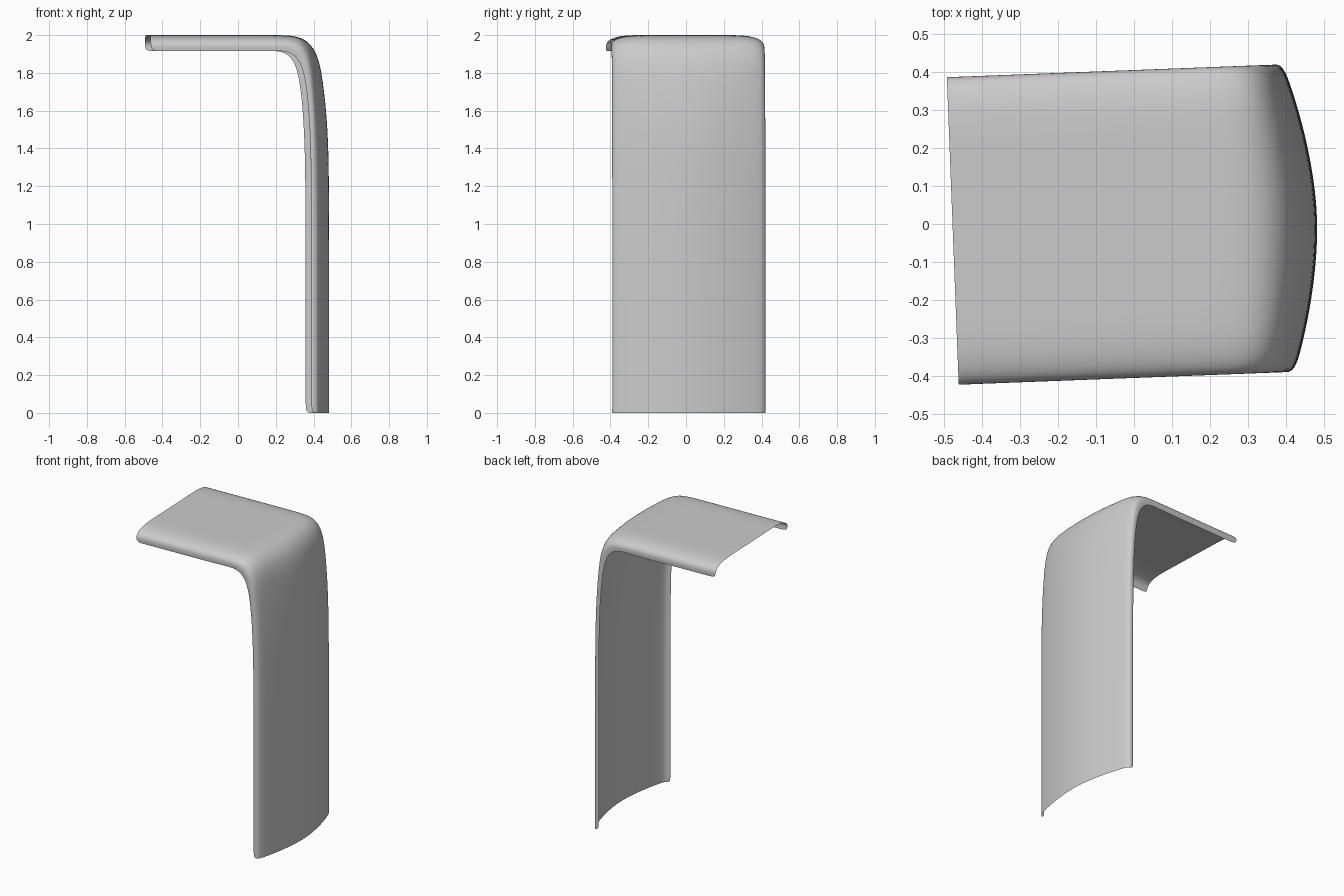
import bpy, math

if "Cube" in bpy.data.objects:
    bpy.data.objects.remove(bpy.data.objects["Cube"])

# Bent panel: control profiles (x, z) of the centre line and of the turned-in lip
centre = [(-.478, 2), (-.43, 2), (-.1, 2), (.2, 2), (.33, 2), (.42, 1.93),
          (.457, 1.77), (.485, 1.5), (.491, 1.2), (.491, .4), (.491, .06), (.491, 0)]
lip = [(-.478, 1.915), (-.43, 1.915), (-.1, 1.915), (.14, 1.915), (.25, 1.92), (.315, 1.87),
       (.348, 1.74), (.367, 1.5), (.374, 1.2), (.374, .4), (.374, .06), (.374, 0)]
# 0 = flat top section, 1 = bowed wall section
bow = [0, 0, 0, 0, .15, .6, .9, 1, 1, 1, 1, 1]

# Half cross-section: y, fraction toward the lip on the top, same on the wall
half = [(0, 0, 0), (.2, 0, .22), (.33, 0, .5), (.41, .35, .71), (.404, 1, 1)]
section = [(-y, a, b) for y, a, b in reversed(half[1:])] + half

verts = []
for (cx, cz), (lx, lz), w in zip(centre, lip, bow):
    for y, top, wall in section:
        f = top + (wall - top) * w
        verts.append((cx + (lx - cx) * f, y, cz + (lz - cz) * f))

n = len(section)
faces = [(r * n + c, (r + 1) * n + c, (r + 1) * n + c + 1, r * n + c + 1)
         for r in range(len(centre) - 1) for c in range(n - 1)]

mesh = bpy.data.meshes.new("bent_panel")
mesh.from_pydata(verts, [], faces)
panel = bpy.data.objects.new("bent_panel", mesh)
bpy.context.collection.objects.link(panel)
mesh.polygons.foreach_set("use_smooth", [True] * len(mesh.polygons))

# Smooth shell, turned slightly about the vertical
sub = panel.modifiers.new("smooth", 'SUBSURF')
sub.levels = sub.render_levels = 3
panel.rotation_euler.z = math.radians(2.2)
